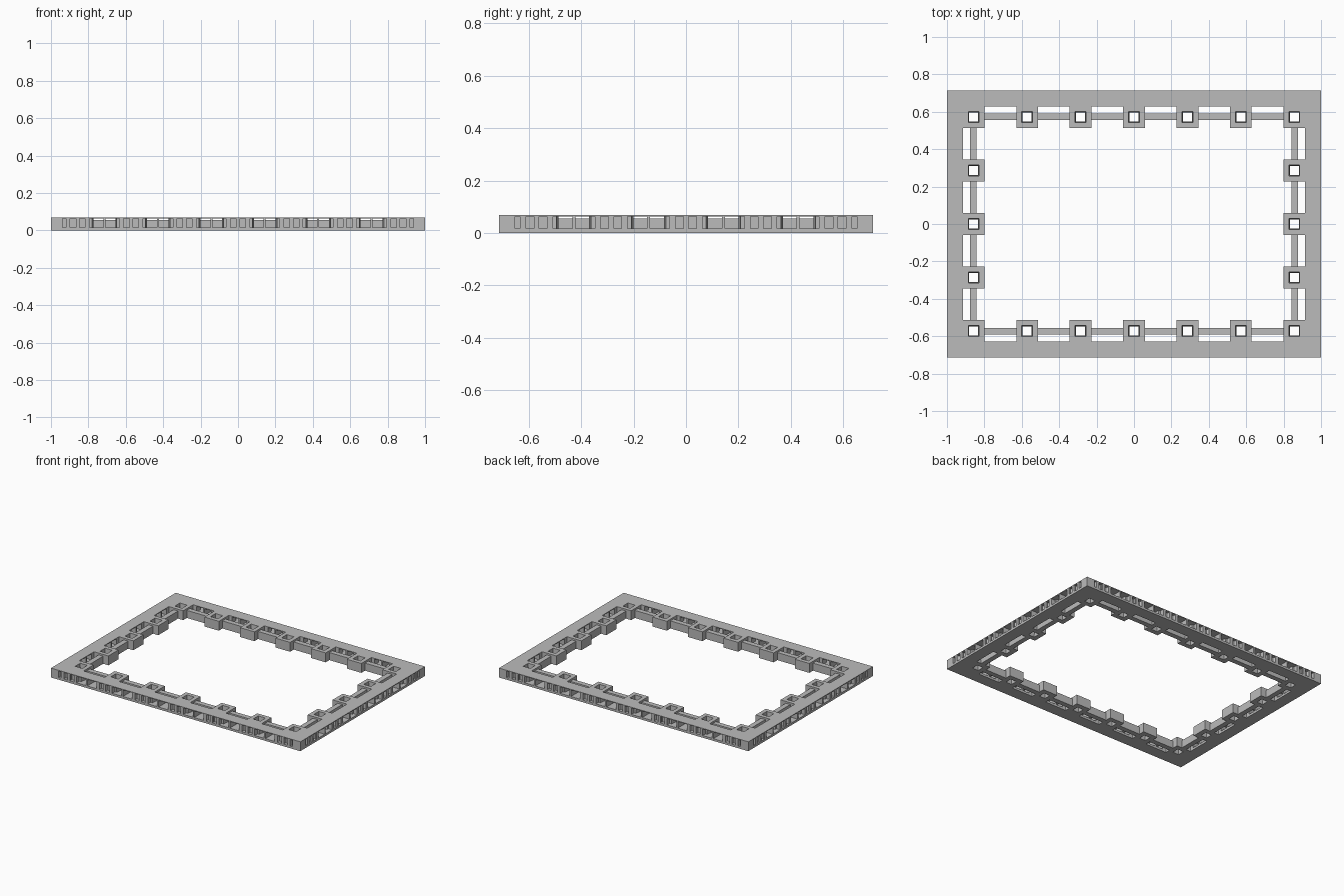
import bpy, bmesh
from mathutils import Matrix, Vector

if "Cube" in bpy.data.objects:
    bpy.data.objects.remove(bpy.data.objects["Cube"], do_unlink=True)

U = 2 / 7                     # one grid cell
HX, HY, H = 1.0, 2.5 * U, 0.068
BAND = 0.086                  # width of the outer rim
BLOCK = 0.058                 # half width of a post block
Z0, Z1 = 0.016, 0.063         # floor and roof of the side openings

grey = bpy.data.materials.new("plain grey")
grey.use_nodes = True
grey.diffuse_color = (0.5, 0.5, 0.5, 1)
grey.node_tree.nodes["Principled BSDF"].inputs["Base Color"].default_value = (0.5, 0.5, 0.5, 1)


def make_object(name, bm):
    bmesh.ops.recalc_face_normals(bm, faces=bm.faces)
    mesh = bpy.data.meshes.new(name)
    bm.to_mesh(mesh)
    bm.free()
    mesh.materials.append(grey)
    ob = bpy.data.objects.new(name, mesh)
    bpy.context.collection.objects.link(ob)
    return ob


def prism(bm, points, z0, z1, matrix=Matrix()):
    low, high = ([bm.verts.new(matrix @ Vector((x, y, z))) for x, y in points] for z in (z0, z1))
    bm.faces.new(low)
    bm.faces.new(high)
    n = len(points)
    for i in range(n):
        j = (i + 1) % n
        bm.faces.new((low[i], low[j], high[j], high[i]))


def rect(x0, x1, y0, y1):
    return [(x0, y0), (x1, y0), (x1, y1), (x0, y1)]


def ring(bm, cx, cy, outer, inner_low, inner_high):
    """Rectangular block with a straight or tapered hole through it."""
    loops = []
    for (a, b), z in ((outer, 0), (outer, H), (inner_high, H), (inner_low, 0)):
        loops.append([bm.verts.new((cx + x, cy + y, z)) for x, y in rect(-a, a, -b, b)])
    for k in range(4):
        p, q = loops[k], loops[(k + 1) % 4]
        for i in range(4):
            j = (i + 1) % 4
            bm.faces.new((p[i], p[j], q[j], q[i]))


# Four sides: (rotation, half width of the frame there, half length, cells)
sides = [(0, HY, HX, 7), (1, HX, HY, 5), (2, HY, HX, 7), (3, HX, HY, 5)]
QUARTER = 1.5707963

# Outer rim
bm = bmesh.new()
inner = (HX - BAND, HY - BAND)
ring(bm, 0, 0, (HX, HY), inner, inner)
rim = make_object("outer_rim", bm)

# Side openings, each drawn as (along, depth) and mirrored about its centre
chamber = [(0.0055, -0.02), (0.08, -0.02), (0.08, 0.03), (0.066, 0.03), (0.056, 0.1), (0.0055, 0.1)]
pocket = [(0.01, -0.02), (0.04, -0.02), (0.04, 0.008), (0.045, 0.014), (0.04, 0.024), (0.01, 0.024),
          (0.007, 0.014), (0.01, 0.008)]
cut = bmesh.new()
for turn, half, length, cells in sides:
    m = Matrix.Rotation(turn * QUARTER, 4, 'Z')

    def place(points, centre, sign):
        moved = [(centre + sign * u, d - half) for u, d in points]
        prism(cut, moved, Z0, Z1, m)

    for sign in (-1, 1):
        for i in range(cells - 1):
            place(chamber, (i + 1) * U - length, sign)
        for i in range(cells):
            place(pocket, (i + 0.5) * U - length, sign)
        place(rect(0.062, 0.082, -0.02, 0.03), sign * (length - U / 2), sign)
cutter = make_object("opening_cutter", cut)
cutter.hide_render = True
cutter.hide_set(True)
mod = rim.modifiers.new("side openings", 'BOOLEAN')
mod.operation = 'DIFFERENCE'
mod.solver = 'EXACT'
mod.object = cutter
bpy.context.view_layer.objects.active = rim
rim.select_set(True)
bpy.ops.object.modifier_apply(modifier=mod.name)
bpy.data.objects.remove(cutter, do_unlink=True)

# Post blocks with square sockets, one per edge cell
bm = bmesh.new()
for i in range(7):
    for j in range(5):
        if i in (0, 6) or j in (0, 4):
            ring(bm, (i - 3) * U, (j - 2) * U, (BLOCK, BLOCK), (0.024, 0.024), (0.029, 0.029))
make_object("post_blocks", bm)

# Thin low walls linking the blocks
bm = bmesh.new()
for turn, half, length, cells in sides:
    m = Matrix.Rotation(turn * QUARTER, 4, 'Z')
    for i in range(cells - 1):
        u = (i + 1) * U - length
        reach = U / 2 - BLOCK
        prism(bm, rect(u - reach, u + reach, 0.123 - half, 0.159 - half), 0, 0.055, m)
make_object("link_walls", bm)
